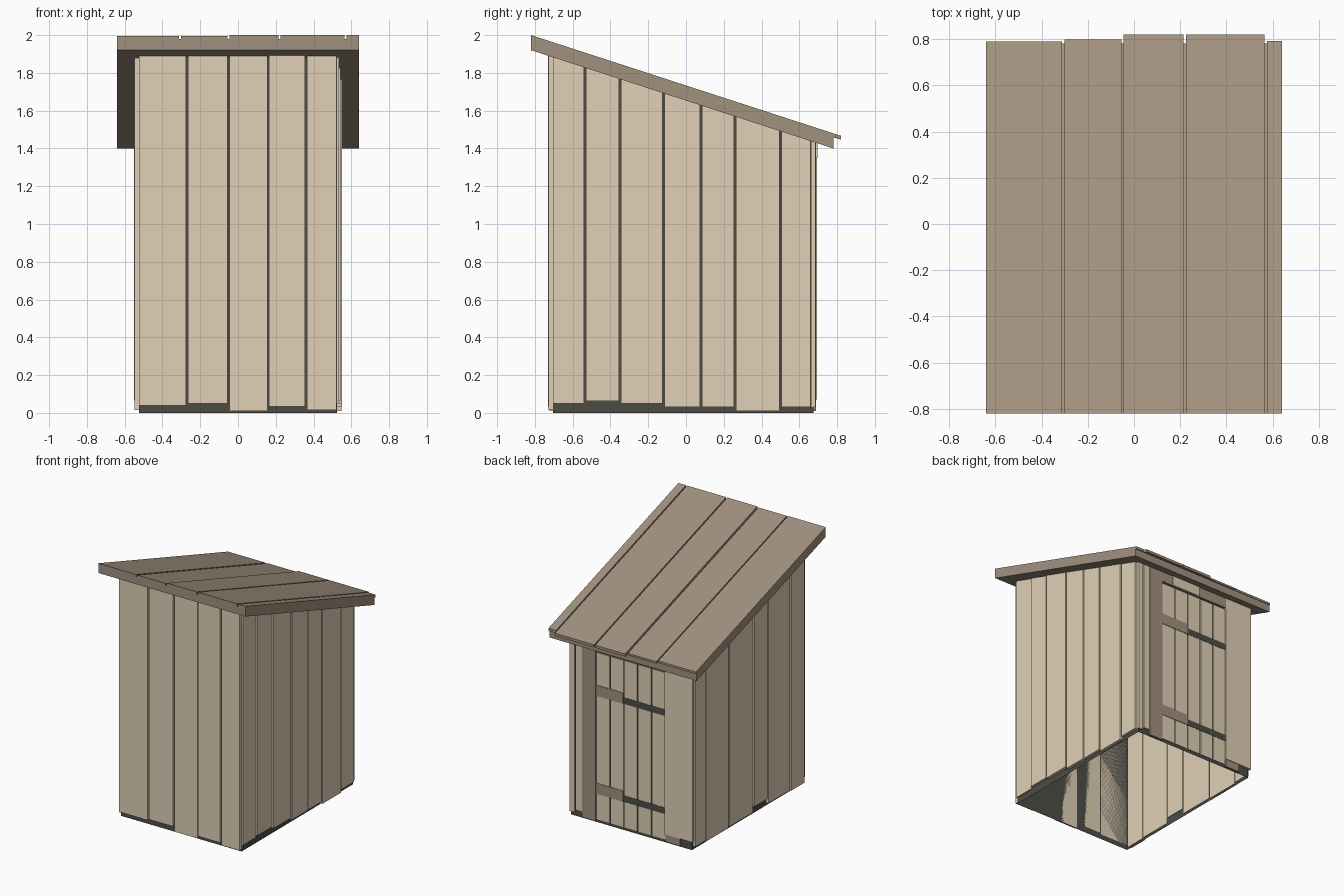
import bpy

if "Cube" in bpy.data.objects:
    bpy.data.objects.remove(bpy.data.objects["Cube"], do_unlink=True)


def material(name, rgb):
    m = bpy.data.materials.new(name)
    m.use_nodes = True
    m.diffuse_color = (*rgb, 1)
    m.node_tree.nodes["Principled BSDF"].inputs["Base Color"].default_value = (*rgb, 1)
    return m


BEIGE = material("pale wood", (0.75, 0.632, 0.468))
BROWN = material("brown wood", (0.365, 0.285, 0.213))
DARK = material("dark lining", (0.073, 0.073, 0.062))


def roof_line(y):
    """Height of the underside of the sloping roof."""
    return 1.92 - 0.325 * (y + 0.82)


def block(name, x, y, z, mat, slope_low=False, slope_high=False, open_ends=False):
    """Box from three ranges; a sloped end measures its z from the roof line."""
    verts = []
    for height, sloped in zip(z, (slope_low, slope_high)):
        for px, py in ((x[0], y[0]), (x[1], y[0]), (x[1], y[1]), (x[0], y[1])):
            verts.append((px, py, height + (roof_line(py) if sloped else 0)))
    faces = [] if open_ends else [(3, 2, 1, 0), (4, 5, 6, 7)]
    faces += [(i, (i + 1) % 4, (i + 1) % 4 + 4, i + 4) for i in range(4)]
    mesh = bpy.data.meshes.new(name)
    mesh.from_pydata(verts, [], faces)
    mesh.materials.append(mat)
    ob = bpy.data.objects.new(name, mesh)
    bpy.context.collection.objects.link(ob)
    return ob


def spans(edges, gap=0.01):
    """Board ranges between seams, with a gap left at each inner seam."""
    last = len(edges) - 2
    for i, (a, b) in enumerate(zip(edges, edges[1:])):
        yield (a + (gap / 2 if i else 0), b - (gap / 2 if i < last else 0))


# Dark lining, an open-bottomed shell
block("inner_lining", (-0.525, 0.525), (-0.705, 0.676), (0, 0), DARK,
      slope_high=True, open_ends=True)

# Front wall boards
lows = (0.04, 0.05, 0.01, 0.033, 0.015)
faces_y = (-0.728, -0.728, -0.722, -0.73, -0.728)
for x, low, y in zip(spans((-0.525, -0.27, -0.05, 0.16, 0.36, 0.522)), lows, faces_y):
    block("front_board", x, (y, -0.705), (low, 0), BEIGE, slope_high=True)

# Side wall boards: seams, bottom heights and outer faces
sides = {
    1: ((-0.705, -0.535, -0.35, -0.12, 0.08, 0.26, 0.5, 0.66),
        (0.05, 0.063, 0.05, 0.03, 0.03, 0.01, 0.03),
        (0.535, 0.542, 0.55, 0.55, 0.548, 0.548, 0.545)),
    -1: ((-0.69, -0.52, -0.24, -0.06, 0.24, 0.53, 0.66),
         (0.015, 0.02, 0.065, 0.02, 0.015, 0.025),
         (0.548, 0.545, 0.55, 0.543, 0.543, 0.543)),
}
for side, (seams, lows, outers) in sides.items():
    for y, low, outer in zip(spans(seams), lows, outers):
        x = sorted((side * 0.52, side * outer))
        block("side_board", x, y, (low, 0), BEIGE, slope_high=True)

# Back wall: boards beside the door
for x, low in zip(spans((0.425, 0.485, 0.53)), (0.05, 0.03)):
    block("back_narrow_board", x, (0.665, 0.686), (low, 0), BEIGE, slope_high=True)
block("back_wide_board", (-0.54, -0.3), (0.67, 0.693), (0.07, 0), BEIGE, slope_high=True)

# Door frame, with a pale board nailed over part of the lintel
for x in ((0.303, 0.422), (-0.43, -0.302)):
    block("door_post", x, (0.665, 0.688), (0.01, 0), BROWN, slope_high=True)
block("door_lintel", (-0.302, 0.303), (0.665, 0.689), (1.35, 0), BROWN, slope_high=True)
block("lintel_board", (-0.04, 0.21), (0.67, 0.697), (1.35, 0), BEIGE, slope_high=True)

# Door boards, cross bars and straps
step = 0.6 / 5
for x in spans([-0.3 + i * step for i in range(6)], 0.012):
    block("door_board", x, (0.665, 0.683), (0.025, 1.335), BEIGE)
for low in (0.225, 0.995):
    block("door_bar", (0.065, 0.303), (0.67, 0.687), (low, low + 0.085), BROWN)
    block("door_strap", (-0.3, 0.065), (0.67, 0.685), (low, low + 0.05), DARK)

# Sloping roof slab and its planks
block("roof_slab", (-0.64, 0.64), (-0.82, 0.782), (0, 0.06), BROWN, True, True)
ends = (0.79, 0.8, 0.82, 0.82, 0.793)
tops = (0.076, 0.074, 0.08, 0.08, 0.08)
for x, end, top in zip(spans((-0.64, -0.307, -0.05, 0.22, 0.57, 0.64)), ends, tops):
    block("roof_plank", x, (-0.82, end), (0.059, top), BROWN, True, True)
